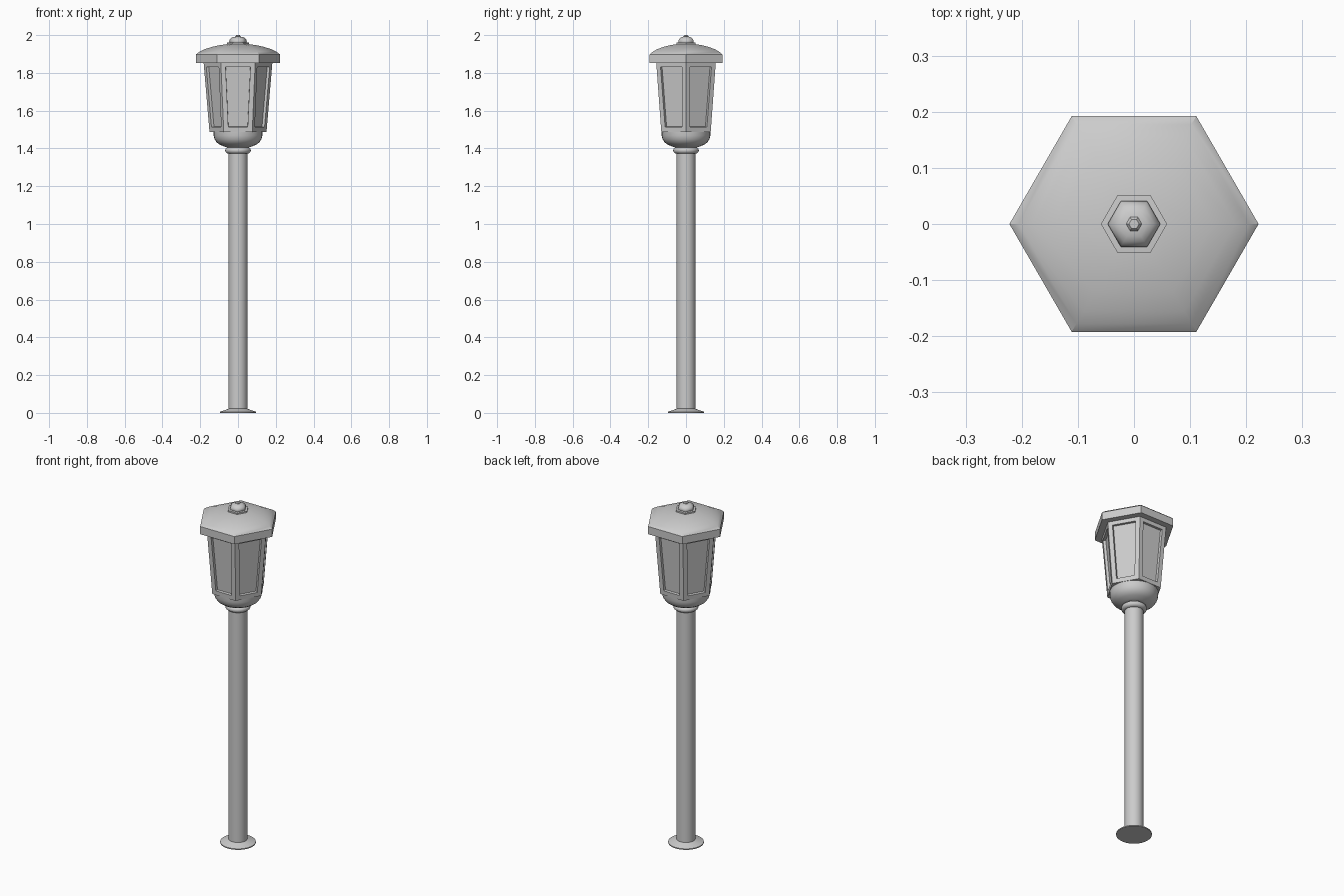
import bpy, bmesh, math

if "Cube" in bpy.data.objects:
    bpy.data.objects.remove(bpy.data.objects["Cube"])


def finish(name, bm, angle):
    bmesh.ops.recalc_face_normals(bm, faces=bm.faces[:])
    mesh = bpy.data.meshes.new(name)
    bm.to_mesh(mesh)
    bm.free()
    obj = bpy.data.objects.new(name, mesh)
    bpy.context.collection.objects.link(obj)
    bpy.ops.object.select_all(action='DESELECT')
    obj.select_set(True)
    bpy.context.view_layer.objects.active = obj
    bpy.ops.object.shade_smooth_by_angle(angle=math.radians(angle))
    return obj


def turned(profile, sides):
    """Revolve (radius, height) points into a capped solid."""
    bm = bmesh.new()
    rings = []
    for r, z in profile:
        rings.append([bm.verts.new((r * math.cos(2 * math.pi * i / sides),
                                    r * math.sin(2 * math.pi * i / sides), z))
                      for i in range(sides)])
    for a, b in zip(rings, rings[1:]):
        for i in range(sides):
            j = (i + 1) % sides
            bm.faces.new((a[i], a[j], b[j], b[i]))
    bm.faces.new(rings[0][::-1])
    bm.faces.new(rings[-1])
    return bm


# Ground flange and straight pole
finish("base_flange", turned([(0.095, 0), (0.095, 0.006), (0.055, 0.02), (0.05, 0.022)], 32), 30)
finish("pole", turned([(0.05, 0.01), (0.05, 1.39)], 32), 30)

# Rounded collar and bowl under the lantern
finish("collar", turned([(0.05, 1.372), (0.058, 1.374), (0.066, 1.381), (0.068, 1.39),
                         (0.066, 1.398), (0.058, 1.404), (0.058, 1.412)], 32), 40)
finish("bowl", turned([(0.058, 1.405), (0.072, 1.41), (0.095, 1.419), (0.113, 1.432),
                       (0.124, 1.449), (0.129, 1.468), (0.13, 1.495)], 32), 40)

# Tapered six-sided lantern with recessed panes
body = turned([(0.151, 1.488), (0.182, 1.855)], 6)
body.normal_update()
panes = [f for f in body.faces if len(f.verts) == 4]
bmesh.ops.inset_individual(body, faces=panes, thickness=0.035)
bmesh.ops.inset_individual(body, faces=panes, thickness=0.001, depth=-0.015)
finish("lantern_body", body, 30)

# Six-sided roof with a gently domed top
finish("roof", turned([(0.222, 1.853), (0.222, 1.898), (0.205, 1.911), (0.18, 1.924),
                       (0.14, 1.937), (0.1, 1.946), (0.058, 1.952)], 6), 30)

# Six-sided finial: plate, domed knob and tip
finish("finial_plate", turned([(0.059, 1.945), (0.059, 1.96), (0.048, 1.961)], 6), 30)
finish("finial_knob", turned([(0.044, 1.958), (0.047, 1.967), (0.044, 1.976), (0.036, 1.985),
                              (0.025, 1.99), (0.013, 1.992)], 6), 65)
finish("finial_tip", turned([(0.011, 1.988), (0.014, 1.994), (0.009, 2.0)], 6), 30)
